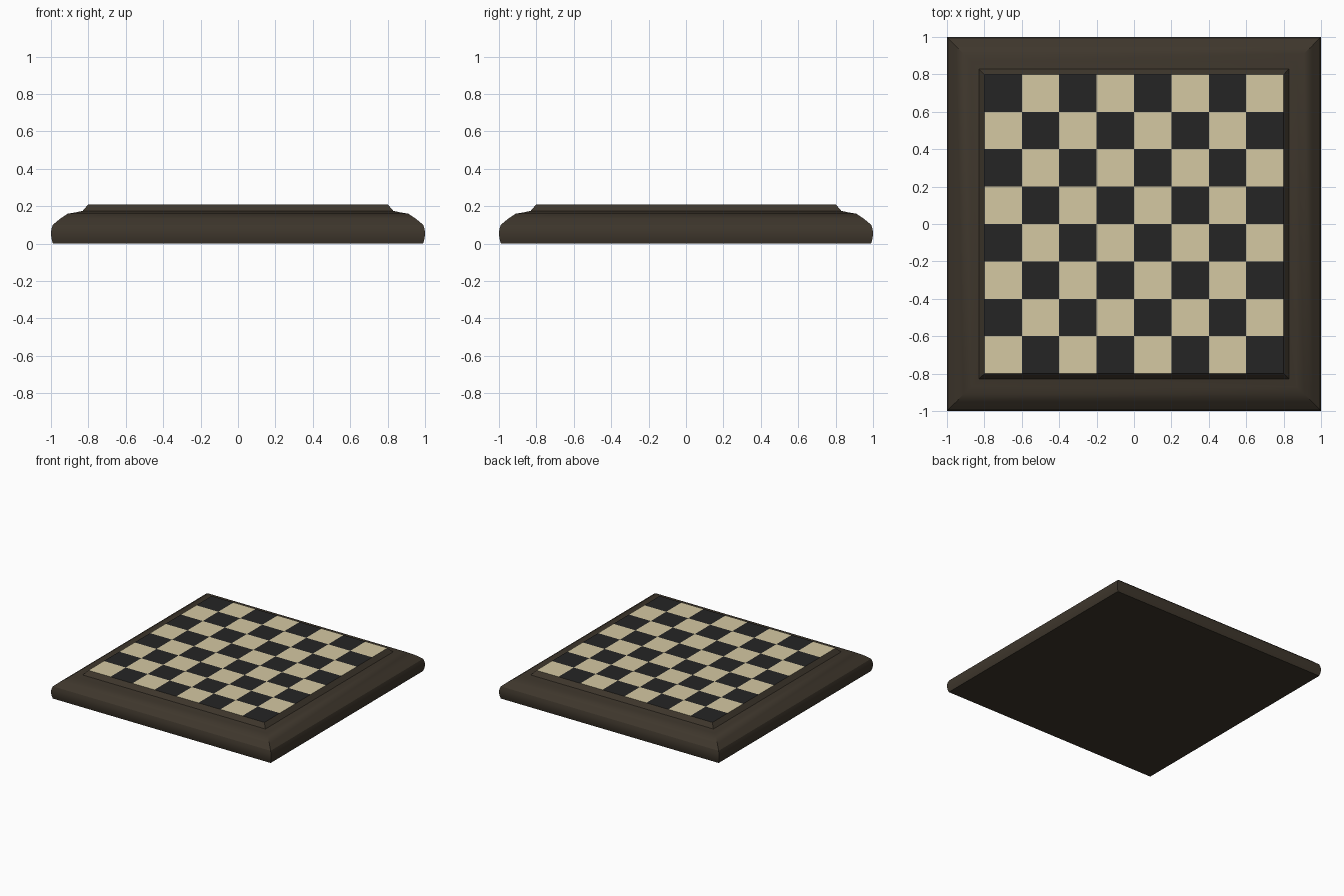
import bpy, bmesh, math

if "Cube" in bpy.data.objects:
    bpy.data.objects.remove(bpy.data.objects["Cube"])

def material(name, rgb):
    m = bpy.data.materials.new(name)
    m.diffuse_color = (*rgb, 1)
    m.use_nodes = True
    m.node_tree.nodes["Principled BSDF"].inputs["Base Color"].default_value = m.diffuse_color
    return m

def make_object(name, bm, mats):
    me = bpy.data.meshes.new(name)
    bm.to_mesh(me)
    bm.free()
    ob = bpy.data.objects.new(name, me)
    bpy.context.collection.objects.link(ob)
    for m in mats:
        me.materials.append(m)
    return ob

wood = material("dark_wood", (0.048, 0.037, 0.025))
light = material("light_square", (0.66, 0.58, 0.36))
dark = material("dark_square", (0.018, 0.018, 0.018))

TOP, HALF, N = 0.21, 0.8, 8

# Moulded frame: square rings following the edge profile (half width, height)
profile = [(0.99, 0), (0.997, 0.025), (1.0, 0.05), (0.998, 0.075), (0.99, 0.10),
           (0.952, 0.132), (0.91, 0.16), (0.87, 0.166), (0.83, 0.175), (HALF, TOP)]
bm = bmesh.new()
rings = [[bm.verts.new((sx * r, sy * r, z)) for sx, sy in ((-1, -1), (1, -1), (1, 1), (-1, 1))]
         for r, z in profile]
for a, b in zip(rings, rings[1:]):
    for k in range(4):
        n = (k + 1) % 4
        bm.faces.new((a[k], a[n], b[n], b[k]))
bm.faces.new(rings[0][::-1])
frame = make_object("board_frame", bm, [wood])
bpy.context.view_layer.objects.active = frame
frame.select_set(True)
bpy.ops.object.shade_smooth_by_angle(angle=math.radians(28))

# Chequered playing surface closing the top of the frame
bm = bmesh.new()
step = 2 * HALF / N
grid = [[bm.verts.new((-HALF + i * step, -HALF + j * step, TOP)) for j in range(N + 1)]
        for i in range(N + 1)]
for i in range(N):
    for j in range(N):
        f = bm.faces.new((grid[i][j], grid[i + 1][j], grid[i + 1][j + 1], grid[i][j + 1]))
        f.material_index = (i + j) % 2
make_object("playing_squares", bm, [light, dark])
